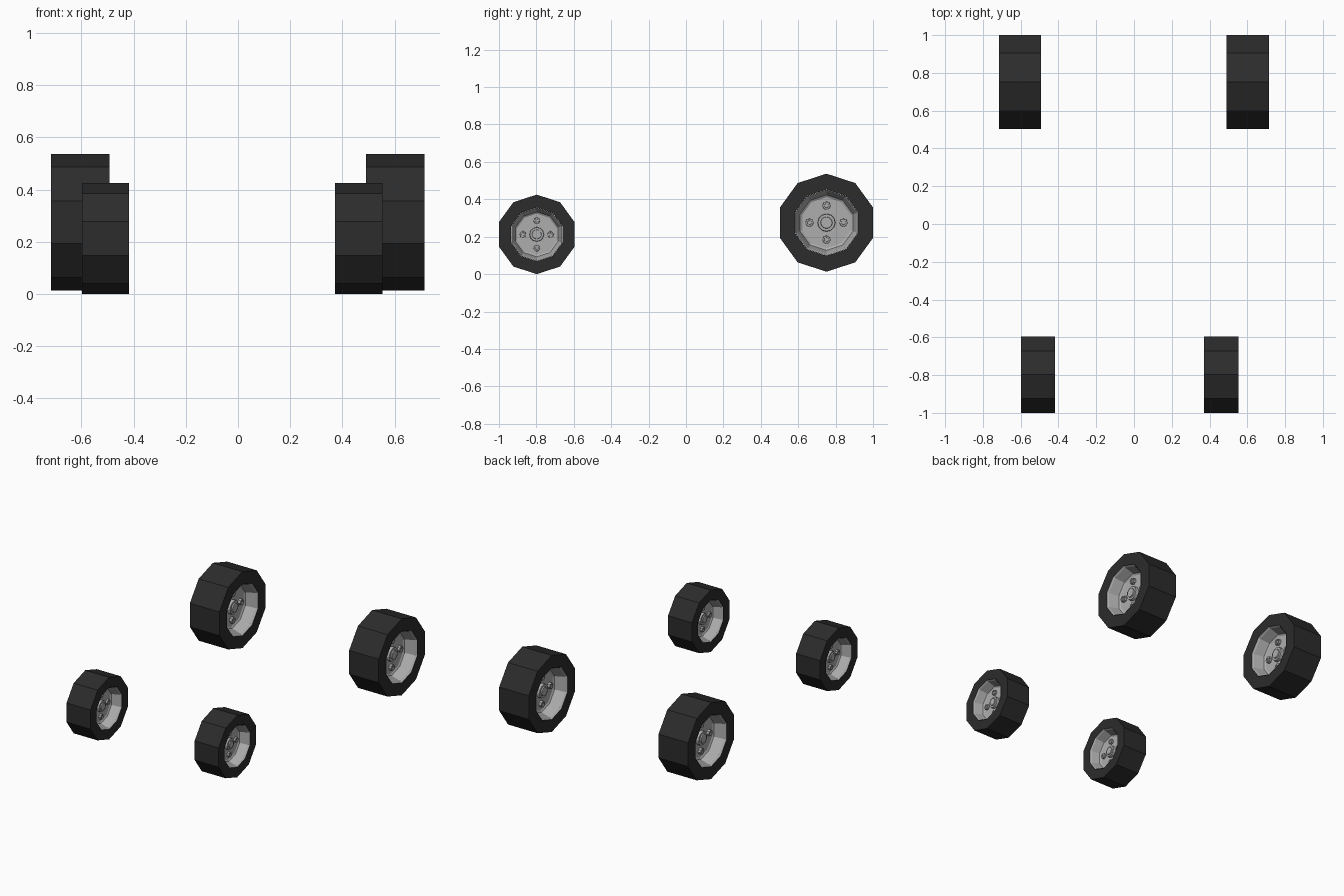
import bpy, bmesh
from math import sin, cos, pi

if "Cube" in bpy.data.objects:
    bpy.data.objects.remove(bpy.data.objects["Cube"])

def material(name, c):
    m = bpy.data.materials.new(name)
    m.diffuse_color = (c, c, c, 1)
    m.use_nodes = True
    m.node_tree.nodes["Principled BSDF"].inputs["Base Color"].default_value = m.diffuse_color
    return m

RUBBER = material("rubber", 0.025)
METAL = material("metal", 0.42)

def lathe(bm, profile, sides, cy=0, cz=0, closed=False, mirror=False):
    """Spin (axial x, radius) points about x; first vertex points up."""
    for s in ((1, -1) if mirror else (1,)):
        rings = []
        for x, r in profile:
            n = sides if r > 0 else 1
            rings.append([bm.verts.new((s * x, cy + r * sin(2 * pi * i / sides),
                                        cz + r * cos(2 * pi * i / sides))) for i in range(n)])
        pairs = list(zip(rings, rings[1:]))
        if closed:
            pairs.append((rings[-1], rings[0]))
        for a, b in pairs:
            if len(b) == 1:                      # flat cap
                bm.faces.new(a)
                bm.verts.remove(b[0])
                continue
            for i in range(sides):
                j = (i + 1) % sides
                bm.faces.new((a[i], a[j], b[j], b[i]))

def finish(bm, name, mat, loc, scale):
    bmesh.ops.recalc_face_normals(bm, faces=bm.faces)
    me = bpy.data.meshes.new(name)
    bm.to_mesh(me)
    bm.free()
    me.materials.append(mat)
    ob = bpy.data.objects.new(name, me)
    ob.location = loc
    ob.scale = (scale,) * 3
    bpy.context.collection.objects.link(ob)

def wheel(name, loc, scale):
    # ten-sided tyre
    bm = bmesh.new()
    lathe(bm, [(.112, .262), (.112, .177), (-.112, .177), (-.112, .262)], 10, closed=True)
    finish(bm, name + "_tyre", RUBBER, loc, scale)
    # dished rim, the same on both faces
    bm = bmesh.new()
    rim = [(.112, .176), (.1, .168), (.035, .148), (.028, .136), (.028, 0)]
    lathe(bm, rim, 10, mirror=True)
    bmesh.ops.remove_doubles(bm, verts=bm.verts, dist=1e-5)
    bmesh.ops.holes_fill(bm, edges=[])
    finish(bm, name + "_rim", METAL, loc, scale)
    # hub cap on both faces
    bm = bmesh.new()
    lathe(bm, [(.027, .048), (.05, .046), (.05, .032), (.058, .03), (.058, 0)], 12, mirror=True)
    finish(bm, name + "_hub", METAL, loc, scale)
    # four lug nuts with recessed centres
    bm = bmesh.new()
    for k in range(4):
        lathe(bm, [(.027, .022), (.046, .021), (.046, .012), (.04, .011), (.04, 0)], 8,
              .091 * sin(k * pi / 2), .091 * cos(k * pi / 2), mirror=True)
    finish(bm, name + "_lug_nuts", METAL, loc, scale)

# large rear pair and smaller front pair
wheel("rear_left_wheel", (-.604, .751, .275), 1)
wheel("rear_right_wheel", (.603, .751, .275), 1)
wheel("front_left_wheel", (-.508, -.798, .2125), .811)
wheel("front_right_wheel", (.4625, -.798, .2125), .811)
